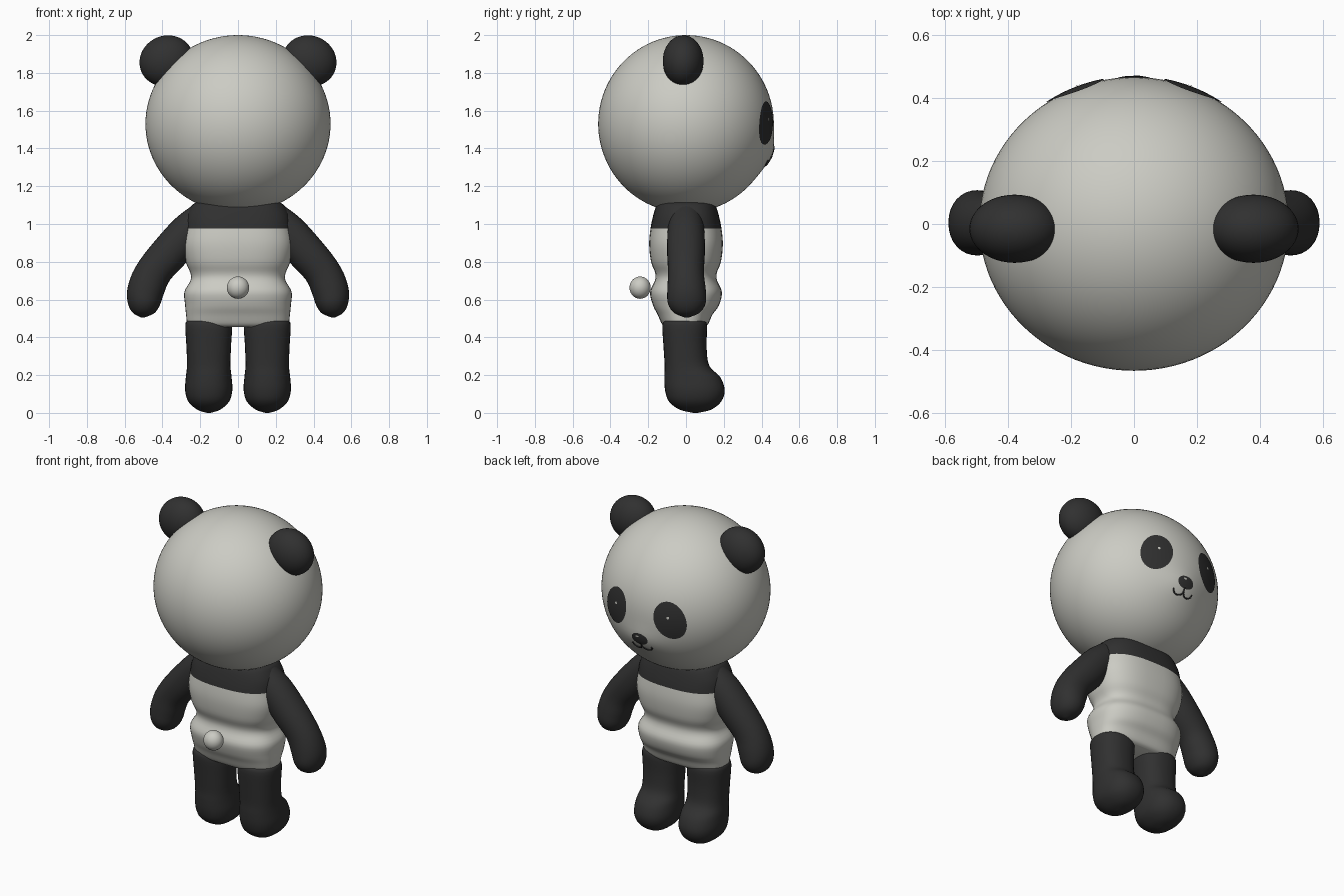
import bpy, bmesh, math
from mathutils import Vector

if "Cube" in bpy.data.objects:
    bpy.data.objects.remove(bpy.data.objects["Cube"])


def material(name, rgb):
    m = bpy.data.materials.new(name)
    m.use_nodes = True
    m.diffuse_color = (*rgb, 1)
    bsdf = m.node_tree.nodes["Principled BSDF"]
    bsdf.inputs["Base Color"].default_value = (*rgb, 1)
    bsdf.inputs["Roughness"].default_value = 0.8
    return m


WHITE = material("warm white", (0.60, 0.60, 0.55))
BLACK = material("soft black", (0.03, 0.03, 0.03))


def finish(name, bm, *mats):
    mesh = bpy.data.meshes.new(name)
    bm.to_mesh(mesh)
    bm.free()
    obj = bpy.data.objects.new(name, mesh)
    bpy.context.collection.objects.link(obj)
    for m in mats:
        mesh.materials.append(m)
    bpy.ops.object.select_all(action="DESELECT")
    obj.select_set(True)
    bpy.context.view_layer.objects.active = obj
    bpy.ops.object.shade_smooth_by_angle(angle=math.radians(50))
    return obj


def spline(keys, steps=4):
    """Catmull-Rom interpolation of whole ring descriptions."""
    out = []
    for i in range(len(keys) - 1):
        a, b = keys[max(i - 1, 0)], keys[i]
        c, d = keys[i + 1], keys[min(i + 2, len(keys) - 1)]
        for s in range(steps):
            t = s / steps
            out.append([q + 0.5 * t * (r - p + t * (2*p - 5*q + 4*r - w + t * (3*(q - r) + w - p)))
                        for p, q, r, w in zip(a, b, c, d)])
    return out + [list(keys[-1])]


def loft(keys, power=2.0, side=1, sides=32):
    """Skin rings given as (x, y, z, radius x, radius y, tilt in degrees)."""
    bm = bmesh.new()
    rings = []
    for x, y, z, rx, ry, tilt in spline(keys):
        t = math.radians(tilt)
        ring = []
        for k in range(sides):
            a = math.tau * k / sides
            c, s = math.cos(a), math.sin(a)
            u = rx * math.copysign(abs(c) ** (2 / power), c)
            v = ry * math.copysign(abs(s) ** (2 / power), s)
            ring.append(bm.verts.new((side * (x + u * math.cos(t)), y + v, z + u * math.sin(t))))
        rings.append(ring)
    for r, q in zip(rings, rings[1:]):
        for k in range(sides):
            n = (k + 1) % sides
            bm.faces.new((r[k], r[n], q[n], q[k]))
    bm.faces.new(rings[0])
    bm.faces.new(rings[-1])
    bmesh.ops.recalc_face_normals(bm, faces=bm.faces)
    return bm


def ball(name, centre, radii, mat, segs=48, tilt=0):
    bm = bmesh.new()
    bmesh.ops.create_uvsphere(bm, u_segments=segs, v_segments=segs // 2, radius=1)
    for v in bm.verts:
        v.co = Vector([p * r for p, r in zip(v.co, radii)])
        c, s = math.cos(tilt), math.sin(tilt)
        v.co = Vector((v.co.x * c - v.co.z * s, v.co.y, v.co.x * s + v.co.z * c)) + Vector(centre)
    return finish(name, bm, mat)


# Head with a slight muzzle swelling on the face side
HEAD, RAD = (0, 0, 1.53), (0.49, 0.465, 0.47)


def muzzle(x, z):
    return 0.02 * math.exp(-(x / 0.13) ** 2 - ((z - 1.37) / 0.08) ** 2)


def face_y(x, z, lift=0.004):
    q = 1 - (x / RAD[0]) ** 2 - ((z - HEAD[2]) / RAD[2]) ** 2
    return RAD[1] * math.sqrt(max(q, 0)) + muzzle(x, z) + lift


head = ball("head", HEAD, RAD, WHITE, 96)
for v in head.data.vertices:
    if v.co.y > 0:
        v.co.y += muzzle(v.co.x, v.co.z) * min(1, v.co.y / 0.2)


# Painted face details, laid on the head surface
def decal(name, x, z, rx, rz, mat, tilt=0, lift=0.004, rings=6, sides=32):
    bm = bmesh.new()
    t = math.radians(tilt)

    def point(f, a):
        u, w = f * rx * math.cos(a), f * rz * math.sin(a)
        px, pz = x + u * math.cos(t) - w * math.sin(t), z + u * math.sin(t) + w * math.cos(t)
        return bm.verts.new((px, face_y(px, pz, lift), pz))

    centre = point(0, 0)
    loops = [[point(i / rings, math.tau * k / sides) for k in range(sides)]
             for i in range(1, rings + 1)]
    for k in range(sides):
        n = (k + 1) % sides
        bm.faces.new((centre, loops[0][n], loops[0][k]))
        for a, b in zip(loops, loops[1:]):
            bm.faces.new((a[k], a[n], b[n], b[k]))
    for f in bm.faces:
        f.normal_update()
        if f.normal.y < 0:
            f.normal_flip()
    finish(name, bm, mat)


decal("nose", 0, 1.385, 0.055, 0.037, BLACK)
decal("nose_glint", 0.012, 1.402, 0.012, 0.005, WHITE, lift=0.007, rings=2)


def line(name, points):
    cu = bpy.data.curves.new(name, "CURVE")
    cu.dimensions = "3D"
    cu.bevel_depth = 0.0045
    cu.bevel_resolution = 2
    cu.use_fill_caps = True
    sp = cu.splines.new("POLY")
    sp.points.add(len(points) - 1)
    for p, (x, z) in zip(sp.points, points):
        p.co = (x, face_y(x, z, 0.001), z, 1)
    cu.materials.append(BLACK)
    bpy.context.collection.objects.link(bpy.data.objects.new(name, cu))


line("mouth_stem", [(0, 1.36), (0, 1.335)])

# Torso: dark shoulders above a pale belly
torso_keys = [(0, y, z, rx, ry, 0) for y, z, rx, ry in (
    (-0.005, 0.455, 0.25, 0.10), (-0.005, 0.47, 0.268, 0.122), (-0.005, 0.52, 0.275, 0.145),
    (0, 0.57, 0.28, 0.175), (0, 0.64, 0.284, 0.19), (0, 0.70, 0.252, 0.165),
    (0, 0.74, 0.252, 0.163), (0, 0.80, 0.277, 0.185), (0, 0.89, 0.295, 0.195),
    (0, 0.975, 0.285, 0.188), (0, 1.04, 0.275, 0.175), (0, 1.09, 0.25, 0.16),
    (0, 1.11, 0.23, 0.145), (0, 1.13, 0.19, 0.12))]
torso = finish("torso", loft(torso_keys, 2.6, sides=48), WHITE, BLACK)
for p in torso.data.polygons:
    p.material_index = int(p.center.z > 0.975)

arm_keys = [
    (0.18, 0, 1.02, 0.10, 0.092, 50), (0.27, 0, 0.95, 0.10, 0.098, 50),
    (0.36, 0, 0.85, 0.10, 0.10, 42), (0.45, 0, 0.74, 0.098, 0.095, 20),
    (0.488, 0.003, 0.65, 0.097, 0.102, 12), (0.50, 0.004, 0.58, 0.086, 0.10, 8),
    (0.503, 0.004, 0.53, 0.058, 0.068, 4), (0.504, 0.004, 0.505, 0.008, 0.01, 0)]
leg_keys = [(0.155, y, z, rx, ry, 0) for y, z, rx, ry in (
    (-0.007, 0.49, 0.11, 0.10), (-0.007, 0.465, 0.124, 0.118), (-0.005, 0.35, 0.118, 0.114),
    (0.005, 0.25, 0.115, 0.118), (0.033, 0.19, 0.121, 0.148), (0.047, 0.12, 0.125, 0.158),
    (0.048, 0.06, 0.108, 0.138), (0.05, 0.018, 0.062, 0.085), (0.05, 0.0, 0.01, 0.012))]

# Paired parts
for label, s in (("left", 1), ("right", -1)):
    finish(label + "_arm", loft(arm_keys, 2.1, s), BLACK)
    finish(label + "_leg", loft(leg_keys, 2.3, s), BLACK)
    ball(label + "_ear", (s * 0.378, -0.015, 1.863), (0.145, 0.108, 0.134), BLACK, tilt=-s * 0.4)
    decal(label + "_eye_patch", s * 0.186, 1.535, 0.088, 0.117, BLACK, tilt=s * 18)
    decal(label + "_eye_glint", s * 0.18, 1.555, 0.008, 0.008, WHITE, lift=0.007, rings=2)
    line(label + "_mouth_curve", [(s * 0.033 + 0.033 * math.cos(a), 1.338 + 0.028 * math.sin(a))
                                  for a in (math.pi * (1 + i / 12) for i in range(13))])

# Tail
ball("tail", (0, -0.243, 0.663), (0.059, 0.056, 0.059), WHITE, 32)
